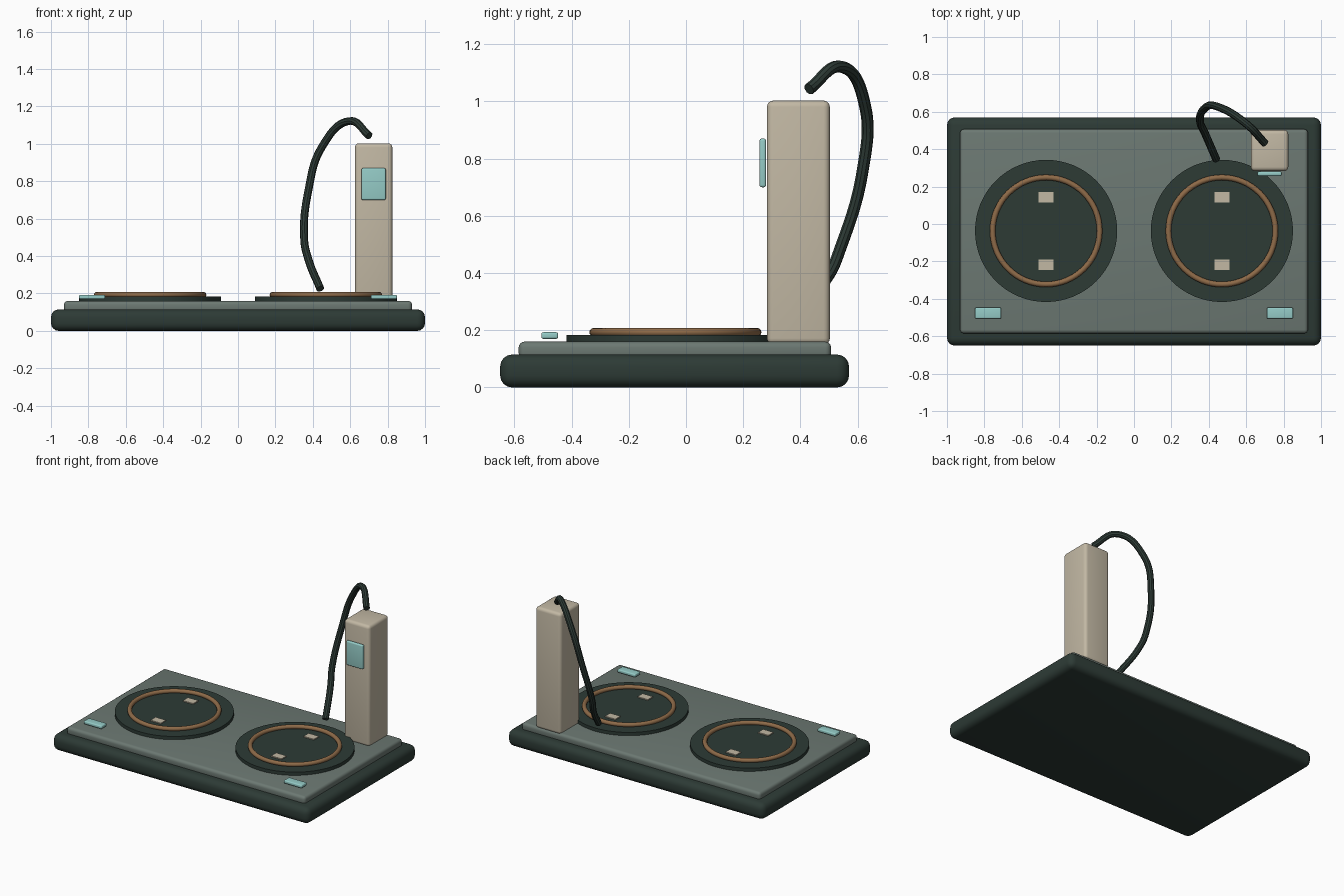
import bpy
from math import radians

cube = bpy.data.objects.get("Cube")
if cube:
    bpy.data.objects.remove(cube, do_unlink=True)


def material(name, r, g, b):
    m = bpy.data.materials.new(name)
    m.use_nodes = True
    m.diffuse_color = (r, g, b, 1)
    m.node_tree.nodes["Principled BSDF"].inputs["Base Color"].default_value = (r, g, b, 1)
    return m


DARK = material("dark_green", 0.026, 0.043, 0.036)
GREY = material("grey_green", 0.15, 0.19, 0.17)
CREAM = material("warm_cream", 0.54, 0.48, 0.37)
AQUA = material("pale_aqua", 0.30, 0.60, 0.57)
COPPER = material("copper", 0.27, 0.145, 0.065)


def finish(name, mat):
    ob = bpy.context.object
    ob.name = name
    ob.data.materials.append(mat)
    bpy.ops.object.shade_smooth_by_angle(angle=radians(35))
    return ob


def box(name, mat, x, y, z, bevel=0.0):
    """Rounded box from (min, max) ranges on each axis."""
    spans = (x, y, z)
    bpy.ops.mesh.primitive_cube_add(size=1, location=[(a + b) / 2 for a, b in spans])
    ob = bpy.context.object
    ob.scale = [b - a for a, b in spans]
    bpy.ops.object.transform_apply(location=False, rotation=False, scale=True)
    if bevel:
        mod = ob.modifiers.new("rounded_edges", "BEVEL")
        mod.width = bevel
        mod.segments = 4
        bpy.ops.object.modifier_apply(modifier=mod.name)
    return finish(name, mat)


# Base and deck
box("base", DARK, (-1, 1), (-0.65, 0.57), (0, 0.115), 0.042)
box("deck", GREY, (-0.93, 0.93), (-0.585, 0.507), (0.10, 0.16), 0.02)

# Two charging pads, with a ring, two contacts and a status light each
PAD_Y = -0.037
for side, s in (("left", 1), ("right", -1)):
    cx = 0.47 * s
    bpy.ops.mesh.primitive_cylinder_add(vertices=64, radius=0.38, depth=0.028,
                                        location=(cx, PAD_Y, 0.169))
    finish(side + "_pad", DARK)
    bpy.ops.mesh.primitive_torus_add(major_segments=64, minor_segments=12, major_radius=0.286,
                                     minor_radius=0.015, location=(cx, PAD_Y, 0.193))
    finish(side + "_ring", COPPER)
    for end, y in (("rear", 0.144), ("front", -0.217)):
        box(f"{side}_{end}_contact", CREAM, (cx - 0.04, cx + 0.04),
            (y - 0.028, y + 0.028), (0.18, 0.19))
    lx = 0.78 * s
    box(side + "_status_light", AQUA, (lx - 0.07, lx + 0.07), (-0.506, -0.447),
        (0.17, 0.193), 0.007)

# Post and its screen
box("post", CREAM, (0.625, 0.825), (0.283, 0.503), (0.15, 1.003), 0.022)
box("screen", AQUA, (0.66, 0.79), (0.257, 0.28), (0.70, 0.87), 0.008)

# Cable looping from the post top down to the pad
path = [(0.702, 0.43, 1.043), (0.595, 0.54, 1.122), (0.447, 0.627, 0.98),
        (0.377, 0.617, 0.754), (0.354, 0.54, 0.487), (0.374, 0.497, 0.39),
        (0.44, 0.345, 0.225)]
curve = bpy.data.curves.new("cable", "CURVE")
curve.dimensions = "3D"
curve.bevel_depth = 0.021
curve.bevel_resolution = 3
curve.use_fill_caps = True
spline = curve.splines.new("BEZIER")
spline.bezier_points.add(len(path) - 1)
for point, co in zip(spline.bezier_points, path):
    point.co = co
    point.handle_left_type = point.handle_right_type = "AUTO"
cable = bpy.data.objects.new("cable", curve)
bpy.context.collection.objects.link(cable)
bpy.ops.object.select_all(action="DESELECT")
cable.select_set(True)
bpy.context.view_layer.objects.active = cable
bpy.ops.object.convert(target="MESH")
finish("cable", DARK)
